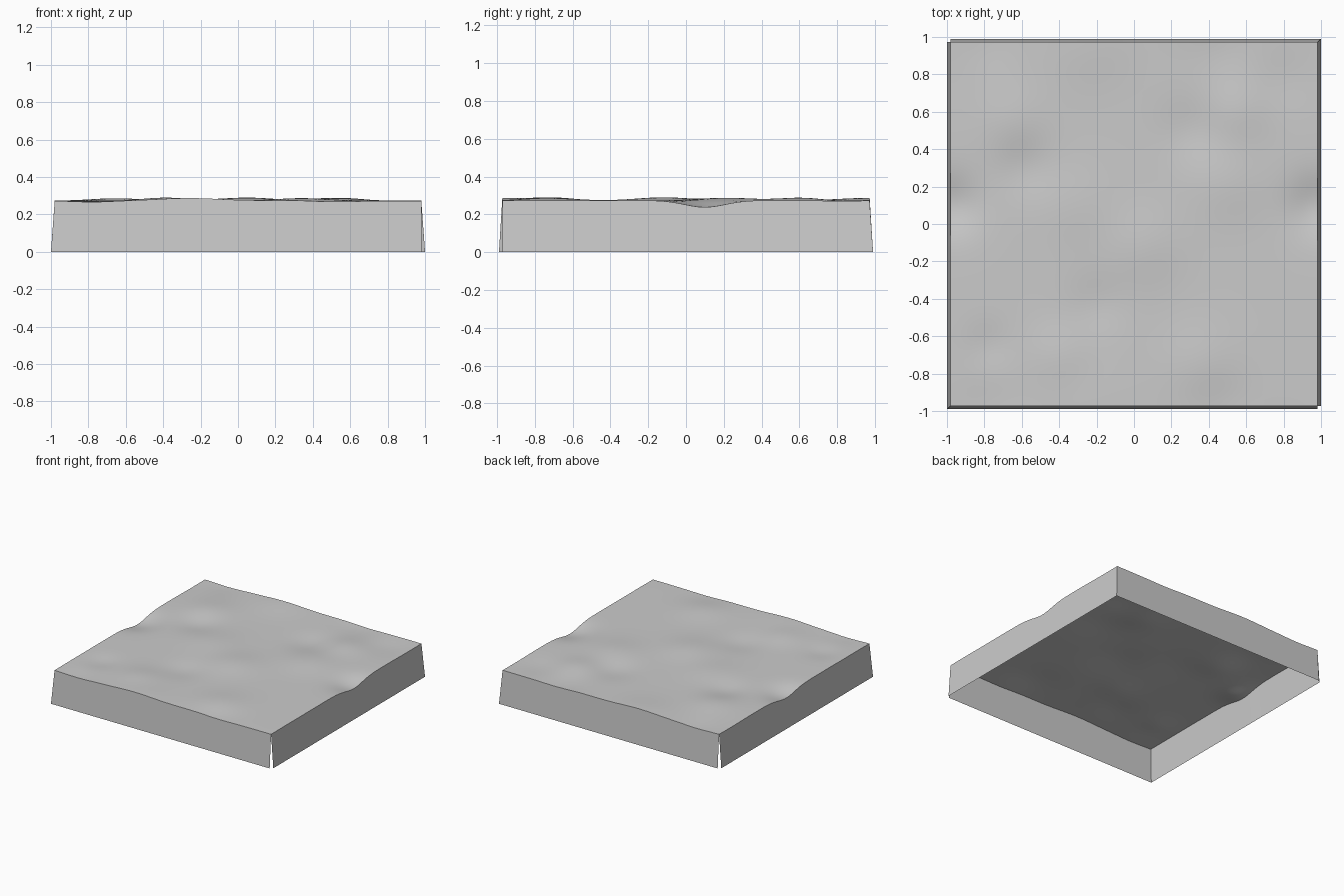
import bpy, math

if bpy.data.objects.get("Cube"):
    bpy.data.objects.remove(bpy.data.objects["Cube"])

HX, HY = 0.98, 0.972          # half size of the top
FLARE = 0.018                 # outward lean of the skirts
N = 64

grey = bpy.data.materials.new("stone_grey")
grey.use_nodes = True
grey.diffuse_color = (0.6, 0.6, 0.6, 1)
grey.node_tree.nodes["Principled BSDF"].inputs["Base Color"].default_value = (0.6, 0.6, 0.6, 1)

# Soft mounds and hollows: x, y, height, radius
BUMPS = [
    (0.98, 0.1, -0.036, 0.15), (-0.58, 0.3, -0.014, 0.15),
    (0.3, 0.5, -0.014, 0.16), (-0.2, -0.43, -0.012, 0.15),
    (-0.78, -0.65, -0.01, 0.12), (0.8, 0.77, -0.008, 0.16),
    (-0.65, 0.56, 0.013, 0.18), (0.05, -0.12, 0.016, 0.2),
    (0.5, 0.22, 0.014, 0.2), (0.35, -0.75, 0.014, 0.2),
    (0.55, 0.6, 0.015, 0.16), (-0.4, -0.7, 0.014, 0.16),
    (-0.25, 0.97, 0.013, 0.22), (0.48, 0.97, -0.008, 0.18),
    (-0.78, 0.97, -0.007, 0.15), (-0.3, 0.1, 0.01, 0.2),
]


def height(x, y):
    """Rolling ground that repeats across opposite edges."""
    z = 0.274
    for bx, by, h, r in BUMPS:
        dx = (x - bx + HX) % (2 * HX) - HX
        dy = (y - by + HY) % (2 * HY) - HY
        z += h * math.exp(-(dx * dx + dy * dy) / (r * r))
    return z


def make(name, verts, faces):
    mesh = bpy.data.meshes.new(name)
    mesh.from_pydata(verts, [], faces)
    mesh.materials.append(grey)
    for p in mesh.polygons:
        p.use_smooth = True
    ob = bpy.data.objects.new(name, mesh)
    bpy.context.collection.objects.link(ob)
    return ob


# Rolling top surface
steps = [2 * i / N - 1 for i in range(N + 1)]
W = N + 1
top = [(u * HX, v * HY, height(u * HX, v * HY)) for v in steps for u in steps]
cells = [(j * W + i, j * W + i + 1, (j + 1) * W + i + 1, (j + 1) * W + i)
         for j in range(N) for i in range(N)]
make("ground_top", top, cells)


def skirt(name, axis, sign):
    """Leaning wall, mitred at one corner and straight at the other."""
    verts = []
    for t in steps:
        x, y = (t * HX, sign * HY) if axis == "x" else (sign * HX, t * HY)
        verts.append((x, y, height(x, y)))
        bx, by = x, y
        # front-left and back-right corners are joined, the others stay open
        joined = t == sign
        if axis == "x" or joined:
            by += sign * FLARE
        if axis == "y" or joined:
            bx += sign * (FLARE + 0.002)
        verts.append((bx, by, 0))
    faces = [(2 * i, 2 * i + 1, 2 * i + 3, 2 * i + 2) for i in range(N)]
    if (axis == "x") == (sign > 0):
        faces = [f[::-1] for f in faces]
    make(name, verts, faces)


for sign, x_name, y_name in ((-1, "front_skirt", "right_skirt"),
                             (1, "back_skirt", "left_skirt")):
    skirt(x_name, "x", sign)
    skirt(y_name, "y", sign)
